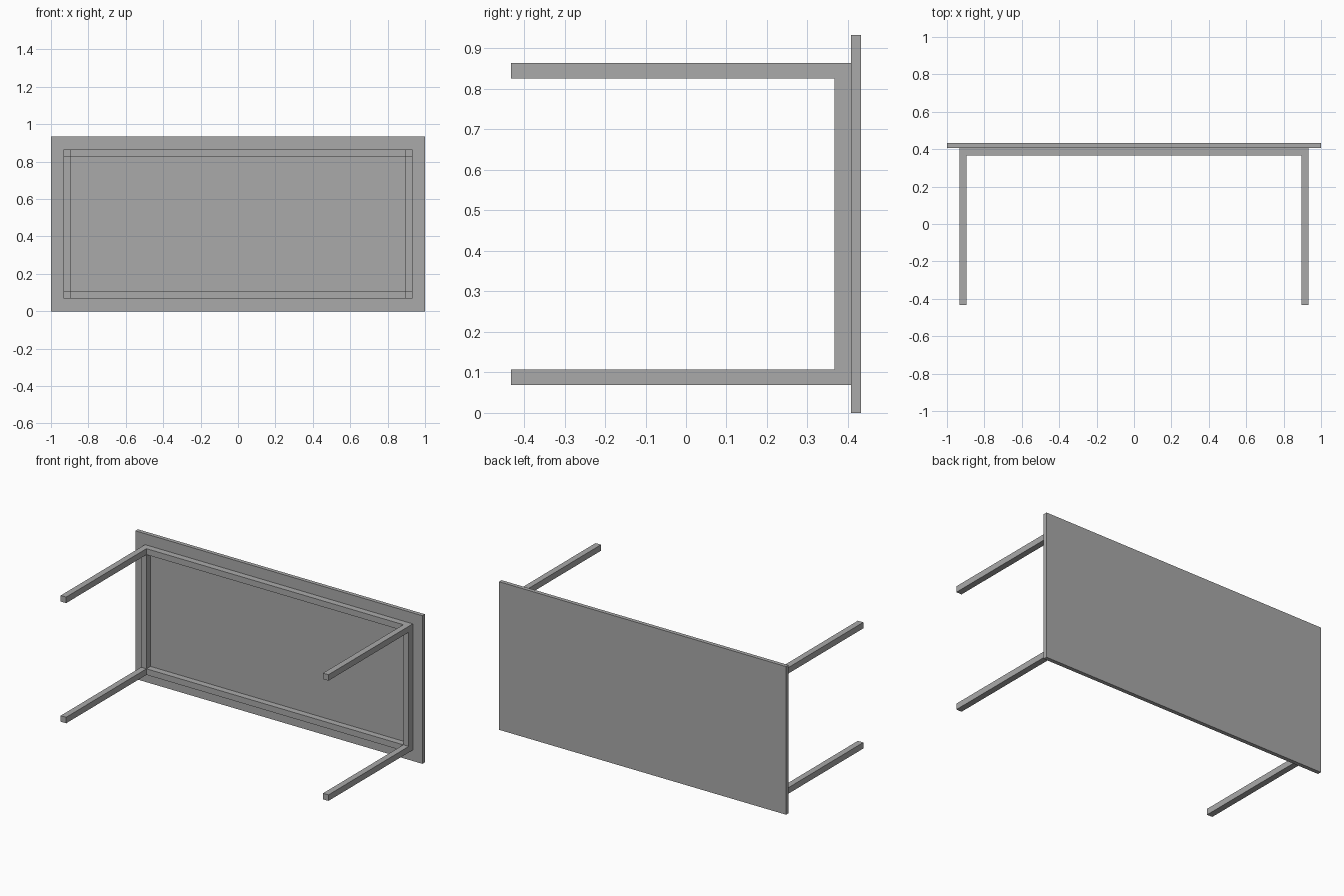
import bpy

cube = bpy.data.objects.get("Cube")
if cube:
    bpy.data.objects.remove(cube, do_unlink=True)

grey = bpy.data.materials.new("plain grey")
grey.use_nodes = True
colour = (0.4, 0.4, 0.4, 1)
grey.diffuse_color = colour
grey.node_tree.nodes["Principled BSDF"].inputs["Base Color"].default_value = colour


def box(name, low, high):
    """Box between two opposite corners."""
    centre = [(a + b) / 2 for a, b in zip(low, high)]
    bpy.ops.mesh.primitive_cube_add(size=1, location=centre)
    obj = bpy.context.object
    obj.name = name
    obj.scale = [b - a for a, b in zip(low, high)]
    bpy.ops.object.transform_apply(location=False, rotation=False, scale=True)
    obj.data.materials.append(grey)
    return obj


HEIGHT = 0.933
BACK, TOP_FRONT, RAIL_FRONT, LEG_END = 0.432, 0.407, 0.367, -0.432
OUT, INNER = 0.933, 0.895           # bar edges across x
LOW, LOW_IN = 0.069, 0.107          # bar edges above the ground

# Table top, standing on its long edge
box("table_top", (-1, TOP_FRONT, 0), (1, BACK, HEIGHT))

# Legs and long rails, lower and upper
for level, z0, z1 in (("lower", LOW, LOW_IN),
                      ("upper", HEIGHT - LOW_IN, HEIGHT - LOW)):
    box(level + "_long_rail", (-INNER, RAIL_FRONT, z0), (INNER, TOP_FRONT, z1))
    for side, x0, x1 in (("left", INNER, OUT), ("right", -OUT, -INNER)):
        box(f"{level}_{side}_leg", (x0, LEG_END, z0), (x1, TOP_FRONT, z1))

# Short rails at both ends
for side, x0, x1 in (("left", INNER, OUT), ("right", -OUT, -INNER)):
    box(side + "_short_rail", (x0, RAIL_FRONT, LOW_IN),
        (x1, TOP_FRONT, HEIGHT - LOW_IN))
